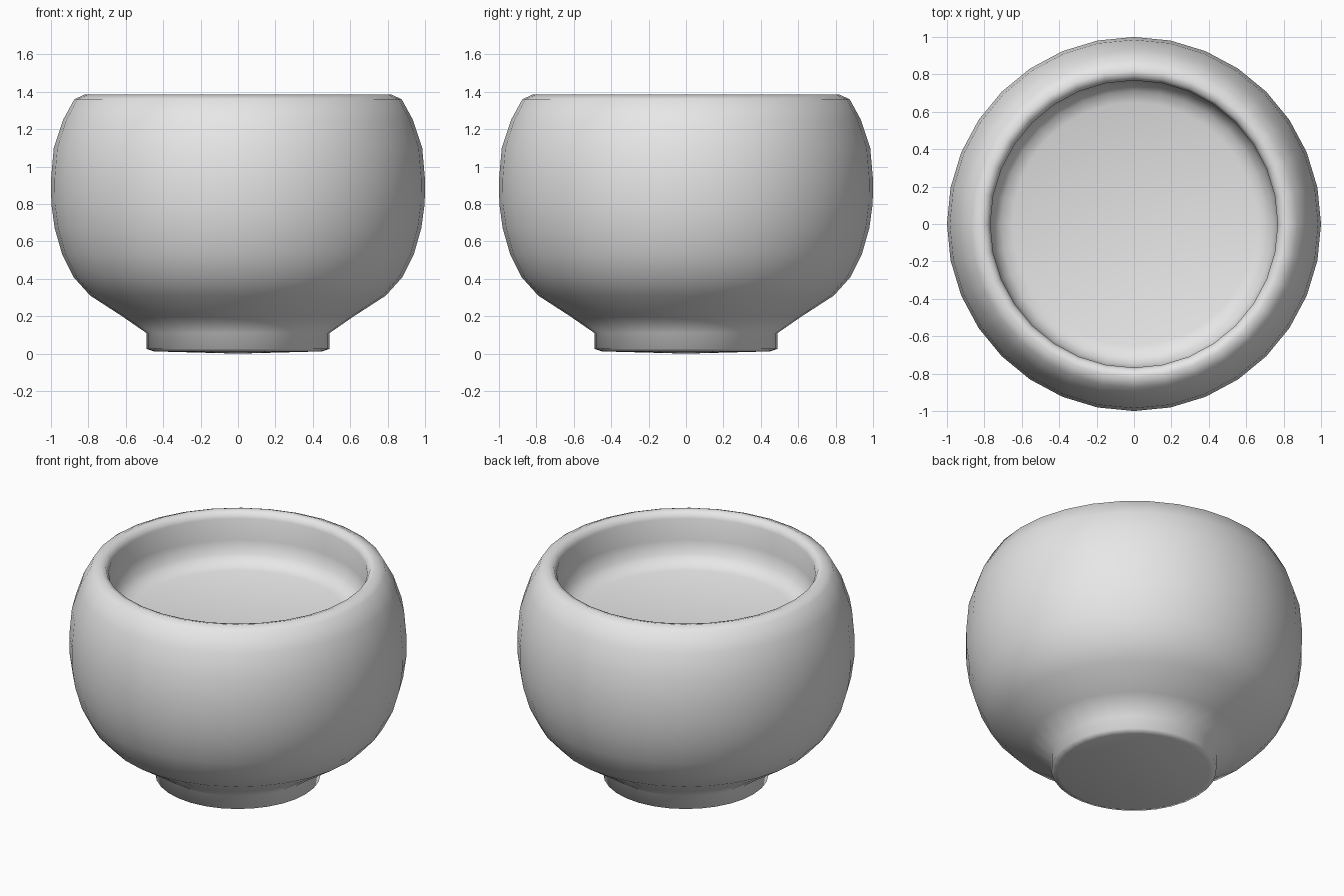
import bpy, bmesh, math
from mathutils import Vector

cube = bpy.data.objects.get("Cube")
if cube:
    bpy.data.objects.remove(cube, do_unlink=True)

SEGMENTS = 32

# One plain clay colour
clay = bpy.data.materials.new("light_grey_clay")
colour = (0.8, 0.8, 0.8, 1)
clay.use_nodes = True
clay.diffuse_color = colour
clay.node_tree.nodes["Principled BSDF"].inputs["Base Color"].default_value = colour


def lathe(name, profile):
    """Spin a (radius, height) profile around z into a smooth object."""
    bm = bmesh.new()
    verts = [bm.verts.new((r, 0, z)) for r, z in profile]
    edges = [bm.edges.new(pair) for pair in zip(verts, verts[1:])]
    bmesh.ops.spin(bm, geom=verts + edges, cent=Vector(), axis=(0, 0, 1),
                   angle=math.tau, steps=SEGMENTS)
    bmesh.ops.remove_doubles(bm, verts=bm.verts, dist=0.0005)
    bmesh.ops.recalc_face_normals(bm, faces=bm.faces)
    for face in bm.faces:
        face.smooth = True
    mesh = bpy.data.meshes.new(name)
    bm.to_mesh(mesh)
    bm.free()
    mesh.materials.append(clay)
    obj = bpy.data.objects.new(name, mesh)
    bpy.context.collection.objects.link(obj)
    return obj


# Foot ring and slightly domed underside
foot = [(0, 0), (0.45, 0.012), (0.49, 0.025), (0.49, 0.11)]
# Rounded outer wall
wall = [(0.62, 0.2), (0.79, 0.31), (0.88, 0.41), (0.94, 0.53),
        (0.98, 0.67), (0.998, 0.8), (1, 0.93), (0.985, 1.1), (0.935, 1.25),
        (0.875, 1.36)]
# Rolled rim
rim = [(0.82, 1.385), (0.785, 1.375), (0.768, 1.34)]
# Straight inner wall curving into a nearly flat floor
inside = [(0.77, 1.2), (0.75, 1.12), (0.71, 1.075), (0.65, 1.055), (0, 1.035)]

lathe("bowl", foot + wall + rim + inside)
